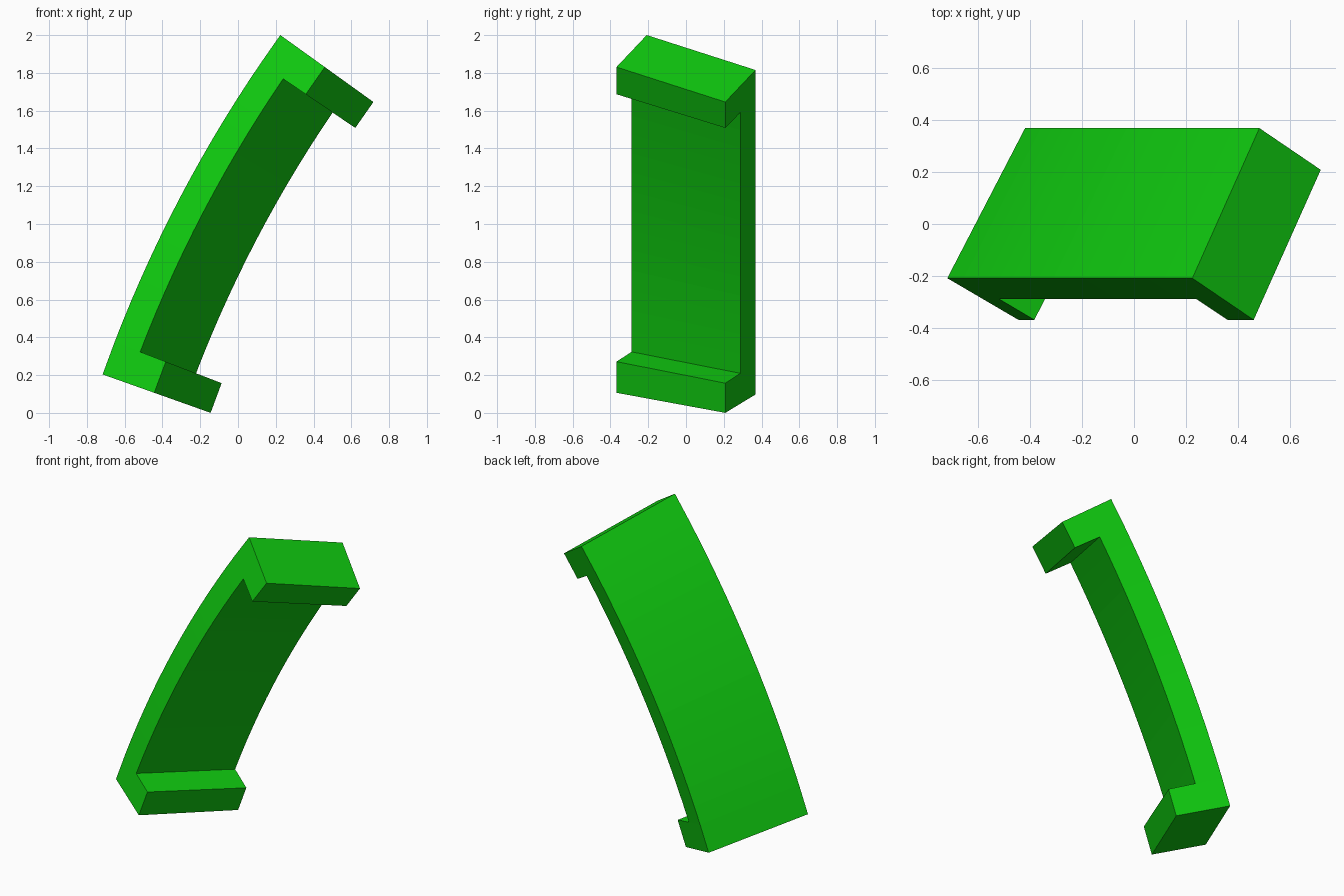
import bpy
import bmesh
import math
from mathutils import Vector

cube = bpy.data.objects.get("Cube")
if cube:
    bpy.data.objects.remove(cube, do_unlink=True)

# Arc about a y-parallel axis, with a canted plate section
RADIUS = 7.232
CENTRE_X, CENTRE_Z = 6.097, -2.22
START, END = 19.58, 35.70      # degrees
FLANGE = 1.45                  # angular thickness of each end flange
SEGMENTS = 14                  # segments between the flanges

WIDTH = (0.317, 0.576)         # (inward, y) across the plate
DEPTH = (0.145, -0.08)         # (inward, y) through the plate; the flange repeats it
ORIGIN_Y = -0.208


def place(angle, inward, y):
    """Point on the sweep at an angle, a distance in from the outer radius."""
    a = math.radians(angle)
    r = RADIUS - inward
    return Vector((CENTRE_X - r * math.cos(a), ORIGIN_Y + y, CENTRE_Z + r * math.sin(a)))


green = bpy.data.materials.new("bright green")
green.use_nodes = True
colour = (0.005, 0.6, 0.005, 1.0)
green.diffuse_color = colour
bsdf = next(n for n in green.node_tree.nodes if n.type == 'BSDF_PRINCIPLED')
bsdf.inputs["Base Color"].default_value = colour

# Curved plate: sweep the section through every angle
first, last = START + FLANGE, END - FLANGE
angles = [START]
angles += [first + (last - first) * i / SEGMENTS for i in range(SEGMENTS + 1)]
angles.append(END)
section = [(0, 0), WIDTH, (WIDTH[0] + DEPTH[0], WIDTH[1] + DEPTH[1]), DEPTH]

bm = bmesh.new()
rings = [[bm.verts.new(place(a, *p)) for p in section] for a in angles]
inner_faces = []
for low, high in zip(rings, rings[1:]):
    for i in range(4):
        j = (i + 1) % 4
        face = bm.faces.new((low[i], low[j], high[j], high[i]))
        if i == 2:
            inner_faces.append(face)
bm.faces.new(rings[0][::-1])
bm.faces.new(rings[-1])

# End flanges: extrude the first and last inner faces inward
for face in (inner_faces[0], inner_faces[-1]):
    lip = bmesh.ops.extrude_discrete_faces(bm, faces=[face])["faces"][0]
    for v in lip.verts:
        radial = Vector((CENTRE_X - v.co.x, 0, CENTRE_Z - v.co.z)).normalized()
        v.co += radial * DEPTH[0] + Vector((0, DEPTH[1], 0))

bmesh.ops.recalc_face_normals(bm, faces=bm.faces)
mesh = bpy.data.meshes.new("curved_bracket")
bm.to_mesh(mesh)
bm.free()
mesh.materials.append(green)
bracket = bpy.data.objects.new("curved_bracket", mesh)
bpy.context.collection.objects.link(bracket)
